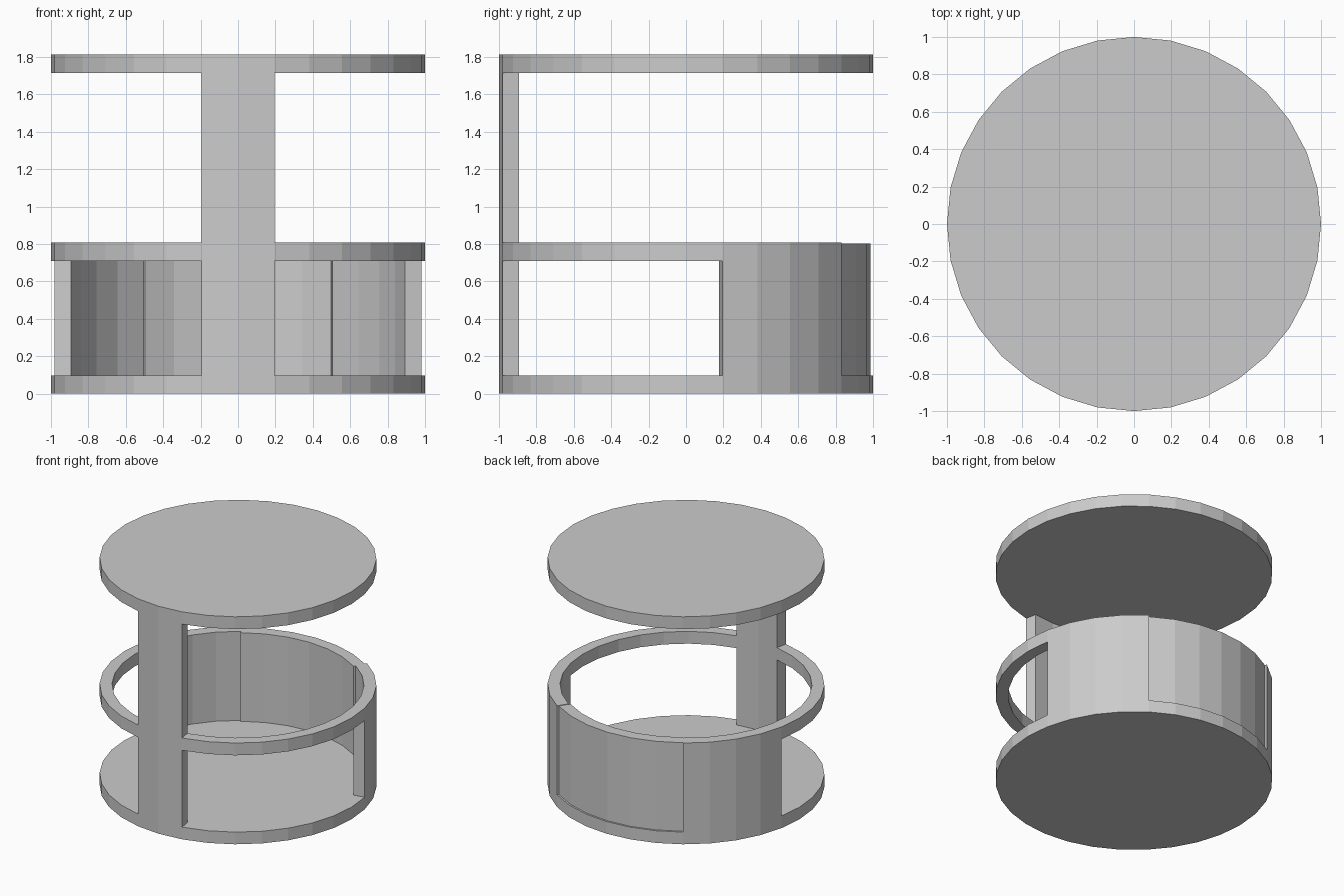
import bpy, bmesh
from math import cos, sin, pi

if "Cube" in bpy.data.objects:
    bpy.data.objects.remove(bpy.data.objects["Cube"])

STEP = 2 * pi / 32          # everything follows one 32-sided circle
Z_BASE, Z_RING0, Z_RING1, Z_TOP0, Z_TOP1 = 0.097, 0.709, 0.807, 1.715, 1.813
R_IN, R_OUT = 0.91, 1.0


def finish(bm, name):
    bmesh.ops.recalc_face_normals(bm, faces=bm.faces[:])
    mesh = bpy.data.meshes.new(name)
    bm.to_mesh(mesh)
    bm.free()
    obj = bpy.data.objects.new(name, mesh)
    bpy.context.collection.objects.link(obj)
    return obj


def disc(name, z0, z1):
    bm = bmesh.new()
    verts = [bm.verts.new((cos(i * STEP), sin(i * STEP), z0)) for i in range(32)]
    face = bm.faces.new(verts)
    ext = bmesh.ops.extrude_face_region(bm, geom=[face], use_keep_orig=True)
    top = [v for v in ext["geom"] if isinstance(v, bmesh.types.BMVert)]
    bmesh.ops.translate(bm, verts=top, vec=(0, 0, z1 - z0))
    return finish(bm, name)


def arc_wall(name, first, last, z0, z1, r_in=R_IN, r_out=R_OUT):
    """Closed curved slab between two vertex numbers of the circle."""
    bm = bmesh.new()
    profile = [(r_in, z0), (r_out, z0), (r_out, z1), (r_in, z1)]
    loops = [[bm.verts.new((r * cos(i * STEP), r * sin(i * STEP), z)) for r, z in profile]
             for i in range(first, last + 1)]
    for a, b in zip(loops, loops[1:]):
        for k in range(4):
            n = (k + 1) % 4
            bm.faces.new((a[k], a[n], b[n], b[k]))
    bm.faces.new(loops[0])
    bm.faces.new(loops[-1])
    return finish(bm, name)


# Floor and roof discs
disc("base_disc", 0, Z_BASE)
disc("roof_disc", Z_TOP0, Z_TOP1)

# Rail ring, open at the back where the door sits
arc_wall("rail_ring", 11, 37, Z_RING0, Z_RING1)

# Rear side walls either side of the door
arc_wall("side_wall_right", 1, 5, Z_BASE, Z_RING0)
arc_wall("side_wall_left", 11, 15, Z_BASE, Z_RING0)

# Slightly recessed back door
arc_wall("back_door", 5, 11, Z_BASE, Z_RING1 - 0.004, 0.895, 0.986)

# Front post, below and above the rail
arc_wall("front_post_lower", 23, 25, Z_BASE, Z_RING0)
arc_wall("front_post_upper", 23, 25, Z_RING1, Z_TOP0)
